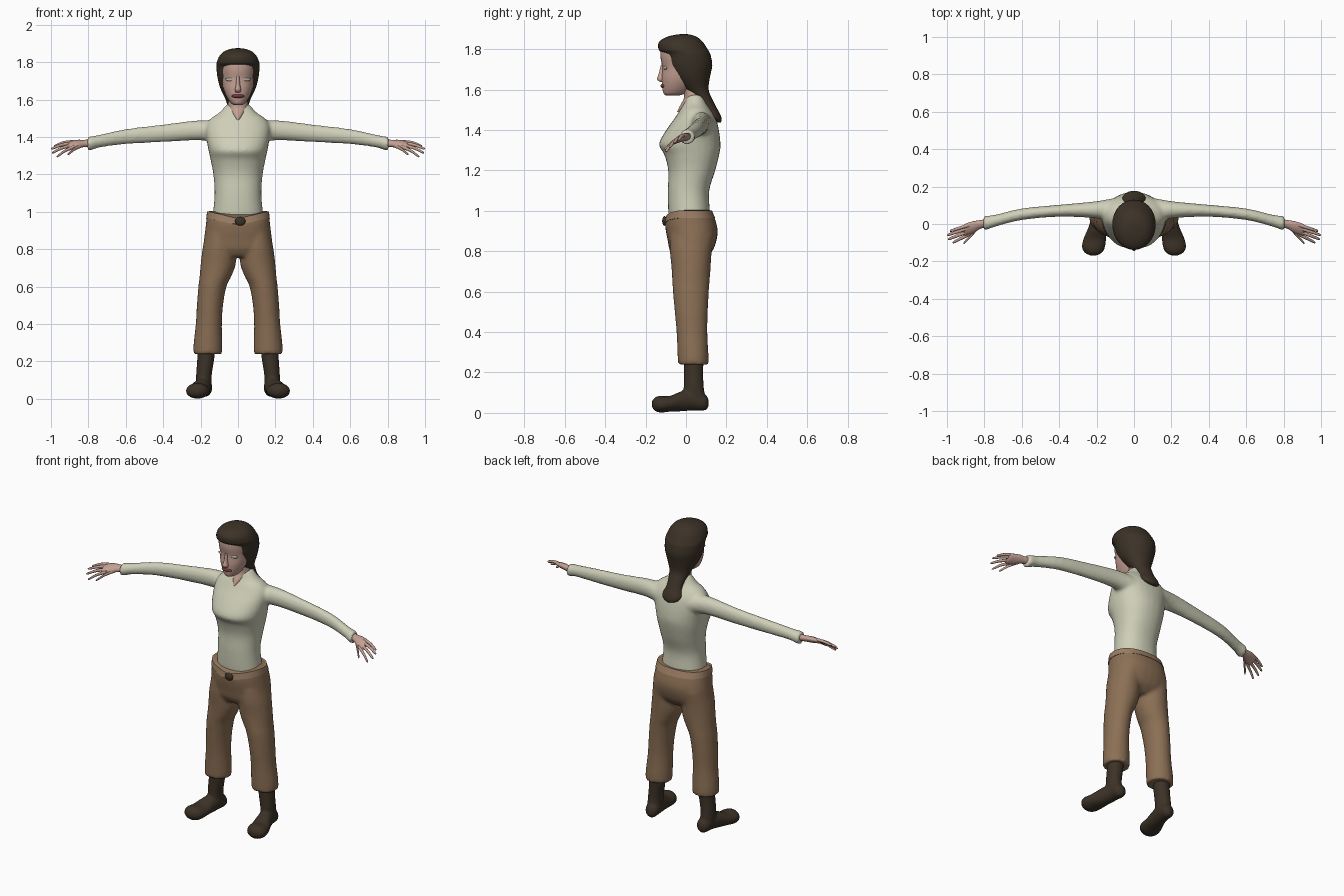
import bpy, bmesh, math
from mathutils import Vector, Matrix

cube = bpy.data.objects.get("Cube")
if cube:
    bpy.data.objects.remove(cube, do_unlink=True)


def material(name, *rgb):
    mat = bpy.data.materials.new(name)
    mat.use_nodes = True
    mat.diffuse_color = (*rgb, 1)
    mat.node_tree.nodes["Principled BSDF"].inputs["Base Color"].default_value = (*rgb, 1)
    return mat


CREAM = material("cream cloth", .62, .62, .48)
BROWN = material("brown cloth", .26, .16, .09)
TAN = material("tan waistband", .33, .21, .13)
DARK = material("dark brown", .045, .032, .02)
SKIN = material("skin", .55, .35, .29)
LIPS = material("lips red", .2, .035, .04)
EYES = material("pale eye", .42, .46, .4)


def spline(rows, steps=4):
    """Catmull-Rom resampling of rows of numbers."""
    rows = [Vector(r) for r in rows]
    out = []
    for i in range(len(rows) - 1):
        a, b, c, d = rows[max(i - 1, 0)], rows[i], rows[i + 1], rows[min(i + 2, len(rows) - 1)]
        for k in range(steps):
            t = k / steps
            out.append(b + (c - a) * (t / 2) + (a * 2 - b * 5 + c * 4 - d) * (t * t / 2)
                       + (b * 3 - a - c * 3 + d) * (t ** 3 / 2))
    return out + [rows[-1]]


def loft(bm, rows, axis="z", side=1, power=2, segs=28, tilt=0):
    """Skin ellipses (centre x, y, z, two radii) strung along an axis."""
    u = Vector((0, 1, 0)) if axis == "x" else Vector((1, 0, 0))
    v = Vector((0, 1, 0)) if axis == "z" else Vector((0, 0, 1))
    turn = Matrix.Rotation(tilt, 3, "X")
    u, v = turn @ u, turn @ v
    bend = lambda w: math.copysign(abs(w) ** (2 / power), w)
    loops = []
    for x, y, z, ru, rv in spline(rows):
        loop = []
        for k in range(segs):
            a = math.tau * k / segs
            p = Vector((x, y, z)) + u * (ru * bend(math.cos(a))) + v * (rv * bend(math.sin(a)))
            loop.append(bm.verts.new((p.x * side, p.y, p.z)))
        loops.append(loop)
    for low, high in zip(loops, loops[1:]):
        for k in range(segs):
            j = (k + 1) % segs
            bm.faces.new((low[k], low[j], high[j], high[k]))
    bm.faces.new(loops[0])
    bm.faces.new(loops[-1])


def upright(bm, rows, cx=0, **options):
    """Loft from rows of height, half width, front y, back y, optional centre x."""
    loft(bm, [((r[4] if len(r) > 4 else cx), (r[2] + r[3]) / 2, r[0], r[1], (r[3] - r[2]) / 2)
              for r in rows], **options)


def blob(bm, centre, radii, spin=0):
    place = Matrix.Translation(centre) @ Matrix.Rotation(spin, 4, "Z") @ Matrix.Diagonal((*radii, 1))
    bmesh.ops.create_uvsphere(bm, u_segments=16, v_segments=10, radius=1, matrix=place)


def finish(bm, name, mat, voxel=0):
    bmesh.ops.recalc_face_normals(bm, faces=bm.faces)
    mesh = bpy.data.meshes.new(name)
    bm.to_mesh(mesh)
    bm.free()
    obj = bpy.data.objects.new(name, mesh)
    bpy.context.collection.objects.link(obj)
    mesh.materials.append(mat)
    bpy.ops.object.select_all(action="DESELECT")
    obj.select_set(True)
    bpy.context.view_layer.objects.active = obj
    bpy.ops.object.shade_smooth_by_angle(angle=math.radians(60))
    if voxel:
        blend = obj.modifiers.new("blend", "REMESH")
        blend.mode, blend.voxel_size, blend.use_smooth_shade = "VOXEL", voxel, True
        soften = obj.modifiers.new("soften", "SMOOTH")
        soften.factor, soften.iterations = .5, 5
    return obj


def dip_front(bm):
    """Lower the waist edge toward the front centre."""
    for v in bm.verts:
        if v.co.z > .93 and v.co.y < 0:
            v.co.z -= .04 * max(0, 1 - abs(v.co.x) / .16) * min(1, (v.co.z - .93) / .04)


# Shirt: torso blended with both sleeves
bm = bmesh.new()
upright(bm, [(.93, .14, -.08, .12), (1, .133, -.088, .118), (1.1, .125, -.09, .115),
             (1.2, .132, -.088, .145), (1.28, .147, -.108, .165), (1.33, .158, -.134, .171),
             (1.4, .17, -.098, .163), (1.46, .17, -.055, .148), (1.5, .145, -.03, .125),
             (1.53, .1, -.012, .105), (1.575, .06, .005, .09)], power=2.2)
for side in (1, -1):
    loft(bm, [(.08, .075, 1.42, .07, .06), (.2, .076, 1.436, .046, .054), (.4, .071, 1.42, .032, .047),
              (.6, .052, 1.402, .031, .04), (.74, .018, 1.378, .032, .034), (.78, .008, 1.368, .037, .037),
              (.805, .004, 1.364, .037, .036)], "x", side)
finish(bm, "shirt", CREAM, .01)

# Trousers: hips blended with both legs
bm = bmesh.new()
hips = [(.76, .15, -.055, .09), (.8, .184, -.08, .13), (.85, .182, -.09, .15),
        (.9, .176, -.1, .157), (.95, .17, -.104, .147), (1.005, .164, -.097, .127)]
upright(bm, hips, power=2.3)
dip_front(bm)
for side in (1, -1):
    upright(bm, [(.88, .08, -.08, .14, .095), (.8, .09, -.08, .128, .1), (.72, .094, -.072, .122, .106),
                 (.65, .084, -.068, .117, .122), (.6, .075, -.065, .113, .137), (.5, .07, -.056, .108, .15),
                 (.4, .07, -.047, .106, .156), (.29, .077, -.042, .111, .161),
                 (.24, .077, -.04, .111, .162)], side=side)
finish(bm, "trousers", BROWN, .01)

# Waistband and buckle
bm = bmesh.new()
upright(bm, [(.965, .17, -.107, .144), (1.003, .165, -.101, .128)], power=2.3, segs=48)
dip_front(bm)
finish(bm, "waistband", TAN)
bm = bmesh.new()
blob(bm, (.012, -.106, .95), (.028, .012, .024))
finish(bm, "buckle", DARK)

for side, label in ((1, "left"), (-1, "right")):
    # Boot: shaft and foot
    bm = bmesh.new()
    upright(bm, [(.32, .048, -.008, .09, .168), (.22, .046, -.01, .086, .172), (.13, .042, -.012, .088, .182),
                 (.05, .042, -.01, .1, .182)], side=side)
    loft(bm, [(.176, .112, .05, .012, .018), (.178, .095, .052, .037, .04), (.182, .04, .062, .044, .05),
              (.195, -.02, .058, .05, .05), (.21, -.08, .045, .061, .039), (.217, -.125, .043, .062, .042),
              (.217, -.155, .043, .045, .033), (.217, -.17, .043, .012, .012)], "y", side)
    finish(bm, label + "_boot", DARK, .008)

    # Hand: palm, four fingers and thumb
    bm = bmesh.new()
    loft(bm, [(.77, .008, 1.368, .024, .022), (.82, -.002, 1.366, .024, .018), (.86, -.018, 1.362, .036, .018),
              (.9, -.03, 1.358, .036, .013), (.912, -.032, 1.356, .026, .006)],
         "x", side, tilt=math.radians(28), segs=16)
    fingers = [((.88, -.005, 1.375), (.985, -.038, 1.352)), ((.885, -.022, 1.366), (1, -.06, 1.338)),
               ((.885, -.04, 1.356), (.995, -.082, 1.316)), ((.875, -.052, 1.348), (.97, -.1, 1.295)),
               ((.835, -.022, 1.354), (.912, -.105, 1.306))]
    for base, tip in fingers:
        base, tip = Vector(base), Vector(tip)
        lift = Vector((0, 0, .006))
        loft(bm, [(*base, .01, .01), (*(base.lerp(tip, .5) + lift), .009, .009),
                  (*base.lerp(tip, .9), .007, .007), (*tip, .002, .002)], "x", side, segs=10)
    finish(bm, label + "_hand", SKIN)

# Neck running down into the open collar
bm = bmesh.new()
upright(bm, [(1.49, .008, -.044, .03), (1.52, .033, -.03, .06), (1.56, .054, -.01, .085),
             (1.6, .05, -.015, .08), (1.65, .05, -.02, .08)])
finish(bm, "neck", SKIN)

# Head and nose
bm = bmesh.new()
upright(bm, [(1.572, .022, -.1, -.03), (1.583, .04, -.112, 0), (1.62, .063, -.118, .035),
             (1.66, .078, -.12, .06), (1.71, .086, -.117, .08), (1.76, .092, -.126, .09),
             (1.81, .09, -.12, .085), (1.85, .06, -.08, .06)], power=2.1, segs=36)
upright(bm, [(1.725, .008, -.124, -.1), (1.68, .011, -.135, -.1), (1.652, .017, -.144, -.1),
             (1.638, .012, -.128, -.1)], segs=14)
finish(bm, "head", SKIN)

# Eyes and mouth
bm = bmesh.new()
for side in (1, -1):
    blob(bm, (side * .045, -.103, 1.708), (.024, .006, .009), side * .33)
finish(bm, "eyes", EYES)
bm = bmesh.new()
blob(bm, (0, -.112, 1.619), (.034, .014, .011))
finish(bm, "lips", LIPS)

# Hair: cap swept back into a tail
bm = bmesh.new()
upright(bm, [(1.437, .02, .145, .172), (1.45, .05, .125, .177), (1.475, .062, .095, .171),
             (1.51, .05, .075, .152), (1.55, .052, .05, .132), (1.6, .066, -.005, .112),
             (1.66, .094, -.068, .118), (1.72, .11, -.099, .13), (1.77, .115, -.11, .122),
             (1.785, .115, -.122, .116), (1.8, .113, -.136, .107), (1.835, .098, -.134, .084),
             (1.86, .07, -.098, .055), (1.872, .034, -.05, .022), (1.875, .008, -.02, 0)], segs=40)
finish(bm, "hair", DARK)
